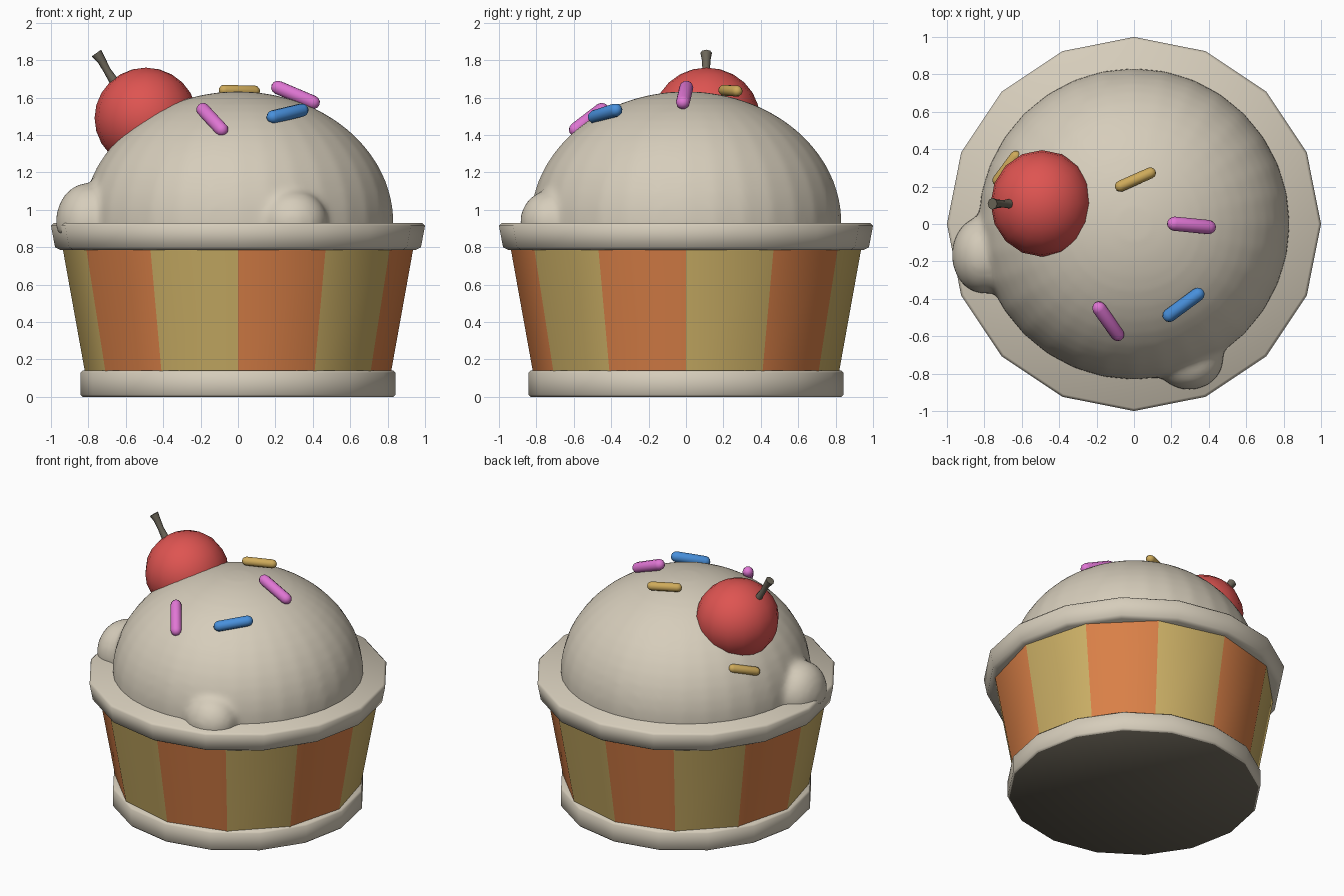
import bpy, bmesh, math
from mathutils import Vector, Matrix

if "Cube" in bpy.data.objects:
    bpy.data.objects.remove(bpy.data.objects["Cube"])


def material(name, rgb):
    m = bpy.data.materials.new(name)
    lin = [(c / 255 / 12.92) if c < 11 else ((c / 255 + 0.055) / 1.055) ** 2.4 for c in rgb]
    m.diffuse_color = (*lin, 1)
    m.use_nodes = True
    m.node_tree.nodes["Principled BSDF"].inputs["Base Color"].default_value = m.diffuse_color
    return m


CREAM = material("cream", (214, 205, 187))
ORANGE = material("wrapper_orange", (219, 129, 72))
GOLD = material("wrapper_gold", (204, 176, 102))
RED = material("cherry_red", (222, 84, 81))
STEM = material("stem_brown", (108, 102, 89))
PINK = material("sprinkle_pink", (224, 118, 212))
BLUE = material("sprinkle_blue", (72, 144, 220))
YELLOW = material("sprinkle_yellow", (206, 170, 90))


def lathe(name, profile, sides, mats, matrix=Matrix(), angle=35):
    """Revolve (radius, height) points; alternate materials around the axis."""
    bm = bmesh.new()
    rings = []
    for r, z in profile:
        if r < 1e-6:
            rings.append([bm.verts.new((0, 0, z))] * sides)
        else:
            rings.append([bm.verts.new((r * math.cos(2 * math.pi * j / sides),
                                        r * math.sin(2 * math.pi * j / sides), z))
                          for j in range(sides)])
    for a, b in zip(rings, rings[1:]):
        for j in range(sides):
            k = (j + 1) % sides
            corners = list(dict.fromkeys((a[j], a[k], b[k], b[j])))
            if len(corners) > 2:
                bm.faces.new(corners).material_index = j % len(mats)
    bm.transform(matrix)
    bmesh.ops.recalc_face_normals(bm, faces=bm.faces[:])
    for f in bm.faces:
        f.smooth = True
    for e in bm.edges:
        if len(e.link_faces) == 2:
            e.smooth = e.calc_face_angle(0) < math.radians(angle)
    mesh = bpy.data.meshes.new(name)
    bm.to_mesh(mesh)
    bm.free()
    for m in mats:
        mesh.materials.append(m)
    ob = bpy.data.objects.new(name, mesh)
    bpy.context.collection.objects.link(ob)
    return ob


def arc(r, h, n, start=0.0):
    """Elliptical profile from the start angle up to the top pole."""
    angles = [start + (math.pi / 2 - start) * i / n for i in range(n + 1)]
    return [(max(r * math.cos(t), 0), h * math.sin(t)) for t in angles]


# cup base with a dark underside
base = lathe("cup_base", [(0, 0), (.83, 0), (.842, .012), (.842, .128), (.83, .14), (0, .14)],
             16, [CREAM], angle=60)
base.data.materials.append(STEM)
for face in base.data.polygons:
    if face.normal.z < -0.9:
        face.material_index = 1

# striped wrapper and rim
lathe("cup_wrapper", [(0, .12), (.816, .12), (.942, .82), (0, .82)], 12, [GOLD, ORANGE])
lathe("cup_rim", [(0, .79), (.95, .785), (.978, .80), (1.0, .915), (.985, .93), (0, .93)],
      16, [CREAM], angle=75)

# ice cream: dome and two drips melted into one surface
scoop = lathe("scoop", [(0, .86), (.83, .86)] + [(r, z + .93) for r, z in arc(.833, .703, 14)],
              32, [CREAM])
bm = bmesh.new()
bm.from_mesh(scoop.data)
for pos, size in (((-.80, -.165), (.175, .21, .21)), ((.295, -.72), (.185, .168, .172))):
    bmesh.ops.create_uvsphere(bm, u_segments=24, v_segments=16, radius=1,
                              matrix=Matrix.Translation((*pos, .935)) @ Matrix.Diagonal((*size, 1)))
# keep everything above the hidden floor inside the rim
for v in bm.verts:
    v.co.z = max(v.co.z, .86)
bm.to_mesh(scoop.data)
bm.free()
remesh = scoop.modifiers.new("merge", 'REMESH')
remesh.mode = 'VOXEL'
remesh.voxel_size = .022
remesh.use_smooth_shade = True
soften = scoop.modifiers.new("soften", 'SMOOTH')
soften.factor = .5
soften.iterations = 8

# cherry
lathe("cherry", arc(1, 1, 12, -math.pi / 2), 16, [RED],
      Matrix.Translation((-.492, .11, 1.49)) @ Matrix.Diagonal((.275, .285, .27, 1)))

# stem: bent tapered tube with a flared tip
curve = bpy.data.curves.new("cherry_stem", 'CURVE')
curve.dimensions = '3D'
curve.bevel_depth = 1.0
curve.bevel_resolution = 2
curve.use_fill_caps = True
spline = curve.splines.new('POLY')
path = [(-.63, 1.65, .036), (-.665, 1.69, .025), (-.70, 1.745, .020),
        (-.73, 1.80, .023), (-.757, 1.838, .031)]
spline.points.add(len(path) - 1)
for p, (x, z, r) in zip(spline.points, path):
    p.co = (x, .108, z, 1)
    p.radius = r
curve.materials.append(STEM)
bpy.context.collection.objects.link(bpy.data.objects.new("cherry_stem", curve))

# sprinkles: capsules between two end points
sprinkles = [
    (YELLOW, (-.10, .19, 1.640), (.115, .285, 1.634), .030),
    (PINK, (.18, .005, 1.668), (.435, -.02, 1.56), .038),
    (BLUE, (.16, -.51, 1.49), (.37, -.355, 1.54), .036),
    (PINK, (-.205, -.425, 1.555), (-.07, -.615, 1.41), .037),
    (YELLOW, (-.615, .385, 1.265), (-.745, .21, 1.205), .030),
]
for i, (mat, a, b, r) in enumerate(sprinkles):
    a, b = Vector(a), Vector(b)
    half = (b - a).length / 2 - r
    top = [(x, z + half) for x, z in arc(r, r, 3)]
    profile = [(x, -z) for x, z in reversed(top)] + top
    turn = (b - a).to_track_quat('Z', 'Y').to_matrix().to_4x4()
    lathe(f"sprinkle_{i + 1}", profile, 10, [mat], Matrix.Translation((a + b) / 2) @ turn, 60)
